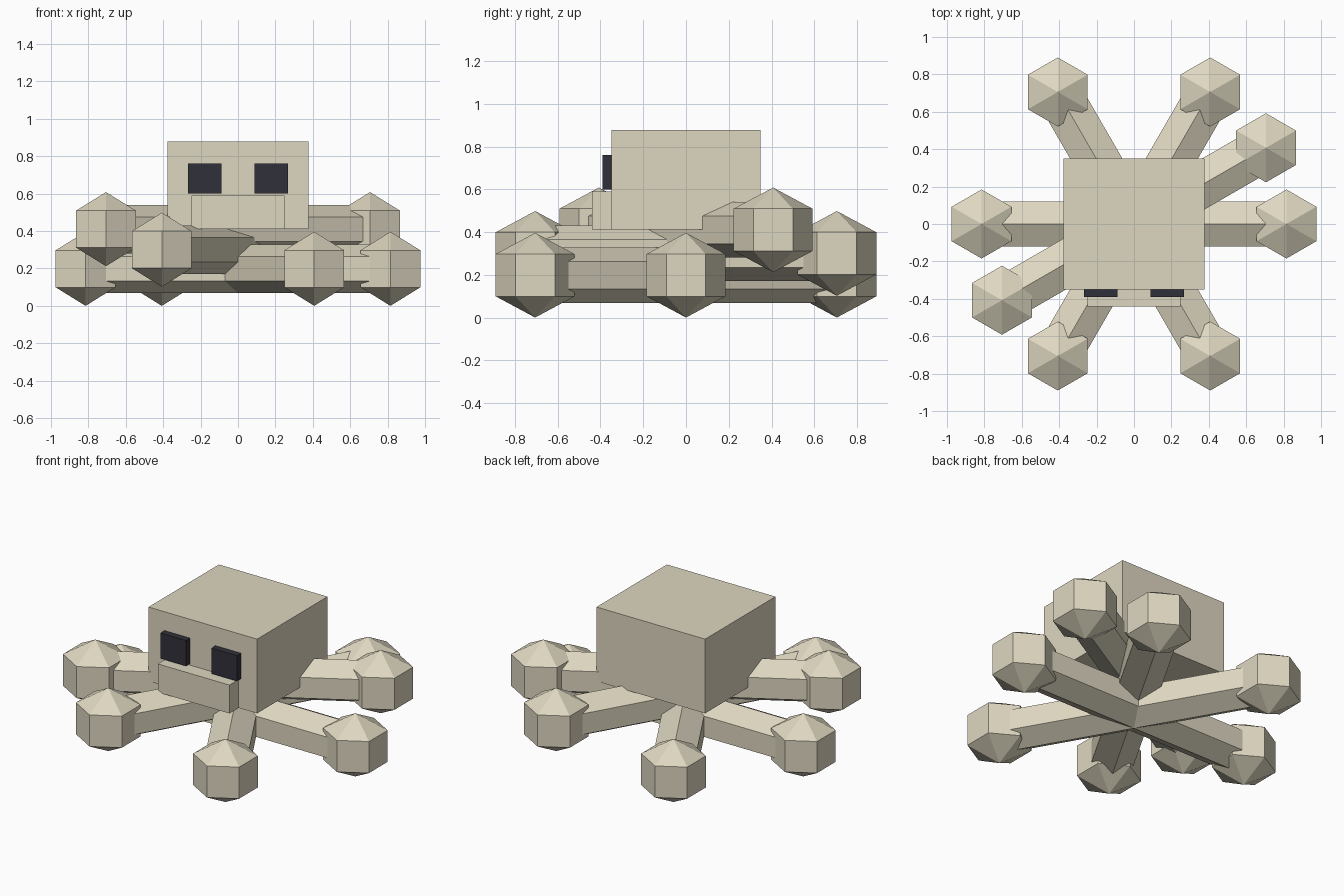
import bpy
from math import cos, sin, radians
from mathutils import Matrix

if "Cube" in bpy.data.objects:
    bpy.data.objects.remove(bpy.data.objects["Cube"], do_unlink=True)


def make_material(name, rgb):
    mat = bpy.data.materials.new(name)
    mat.use_nodes = True
    mat.diffuse_color = (*rgb, 1)
    mat.node_tree.nodes["Principled BSDF"].inputs["Base Color"].default_value = (*rgb, 1)
    return mat


BONE = make_material("bone", (0.73, 0.68, 0.53))
DARK = make_material("dark_eye", (0.03, 0.03, 0.042))


def finish(name, mat):
    obj = bpy.context.object
    obj.name = name
    obj.data.name = name
    obj.data.materials.append(mat)
    return obj


def box(name, low, high, mat):
    center = [(a + b) / 2 for a, b in zip(low, high)]
    bpy.ops.mesh.primitive_cube_add(size=1, location=center)
    obj = finish(name, mat)
    obj.data.transform(Matrix.Diagonal([b - a for a, b in zip(low, high)] + [1]))


# Every bone is slightly flattened in height
FLAT = 0.93
REACH = 0.815


def knob(name, x, y, z):
    bpy.ops.mesh.primitive_uv_sphere_add(segments=6, ring_count=3, radius=0.213, location=(x, y, z))
    obj = finish(name, BONE)
    obj.data.transform(Matrix.Diagonal((1, 1, FLAT, 1)))


def long_bone(name, degrees, z):
    a = radians(degrees)
    # Six-sided shaft with a ridge on top
    bpy.ops.mesh.primitive_cylinder_add(vertices=6, radius=0.14, depth=2 * REACH, location=(0, 0, z))
    shaft = finish(name + "_shaft", BONE)
    shaft.data.transform(Matrix.Rotation(radians(90), 4, "Y"))
    top = max(v.co.z for v in shaft.data.vertices)
    if top < 0.139:
        shaft.data.transform(Matrix.Rotation(radians(30), 4, "X"))
    shaft.data.transform(Matrix.Diagonal((1, 1, FLAT, 1)))
    shaft.rotation_euler.z = a
    # Knobs at both ends
    for label, s in (("near", -1), ("far", 1)):
        knob(f"{name}_{label}_knob", s * REACH * cos(a), s * REACH * sin(a), z)


# Crossed bones
long_bone("side_bone", 0, 0.198)
long_bone("diagonal_low_bone", 120, 0.198)
long_bone("diagonal_high_bone", 60, 0.3)
long_bone("top_bone", 30, 0.41)

# Skull
box("skull", (-0.377, -0.349, 0.412), (0.377, 0.349, 0.878), BONE)
box("jaw", (-0.249, -0.44, 0.412), (0.249, -0.34, 0.59), BONE)
for side, s in (("left", 1), ("right", -1)):
    x1, x2 = sorted((s * 0.088, s * 0.266))
    box(side + "_eye", (x1, -0.39, 0.6), (x2, -0.34, 0.76), DARK)
